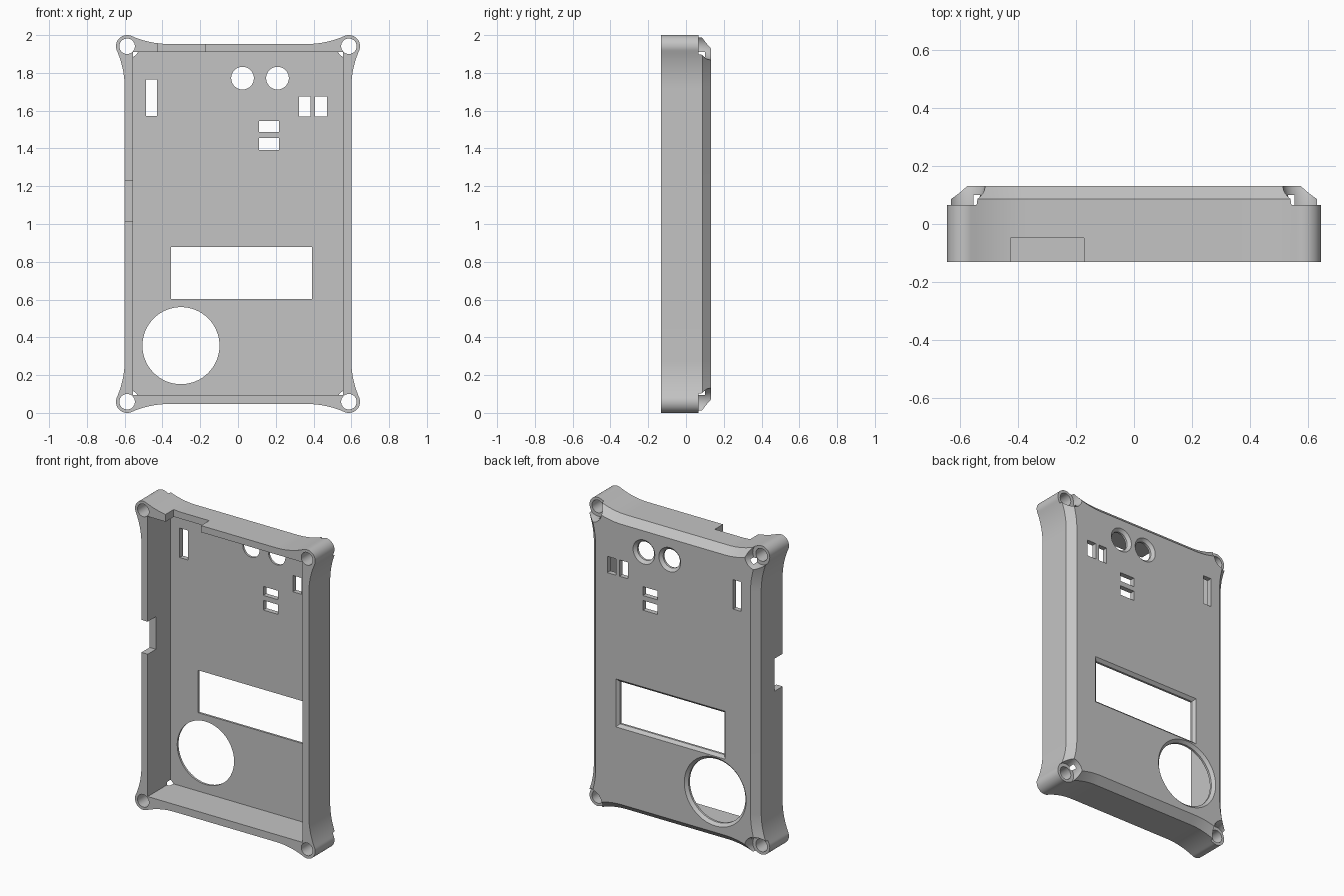
import bpy, bmesh, math

if "Cube" in bpy.data.objects:
    bpy.data.objects.remove(bpy.data.objects["Cube"], do_unlink=True)

HALF_X, HALF_Z, MID_Z = 0.6, 0.953, 1.0     # straight outer walls
EAR_X, EAR_Z, EAR_R = 0.587, 0.941, 0.059   # corner screw ears
FLARE_R = 0.49                              # concave sweep into the ears
FRONT, EDGE, BACK, FLOOR = -0.132, 0.087, 0.132, 0.1

grey = bpy.data.materials.new("plain grey")
grey.use_nodes = True
grey.diffuse_color = (0.55, 0.55, 0.55, 1)
grey.node_tree.nodes["Principled BSDF"].inputs["Base Color"].default_value = (0.55, 0.55, 0.55, 1)


def loft(name, sections):
    """Closed solid through matching (x, z) loops placed at depths y."""
    bm = bmesh.new()
    rings = [[bm.verts.new((x, y, z)) for x, z in pts] for y, pts in sections]
    n = len(rings[0])
    for a, b in zip(rings, rings[1:]):
        for i in range(n):
            j = (i + 1) % n
            bm.faces.new((a[i], a[j], b[j], b[i]))
    bm.faces.new(rings[0])
    bm.faces.new(rings[-1])
    bmesh.ops.recalc_face_normals(bm, faces=bm.faces)
    mesh = bpy.data.meshes.new(name)
    bm.to_mesh(mesh)
    bm.free()
    mesh.materials.append(grey)
    obj = bpy.data.objects.new(name, mesh)
    bpy.context.collection.objects.link(obj)
    return obj


def arc(cx, cz, r, a0, a1, steps):
    return [(cx + r * math.cos(a0 + (a1 - a0) * i / steps),
             cz + r * math.sin(a0 + (a1 - a0) * i / steps)) for i in range(steps + 1)]


def circle(cx, cz, r, n=64):
    return arc(cx, cz, r, 0, math.tau * (n - 1) / n, n - 1)


def rect(x0, x1, z0, z1, grow=0):
    return [(x0 - grow, z0 - grow), (x1 + grow, z0 - grow),
            (x1 + grow, z1 + grow), (x0 - grow, z1 + grow)]


def outline(inset):
    """Case outline: straight walls sweeping tangentially into round ears."""
    reach = FLARE_R + EAR_R
    dz = math.sqrt(reach ** 2 - (HALF_X + FLARE_R - EAR_X) ** 2)
    dx = math.sqrt(reach ** 2 - (HALF_Z + FLARE_R - EAR_Z) ** 2)
    side = math.asin(dz / reach)
    top = math.asin(dx / reach)
    r = FLARE_R + inset
    quarter = arc(HALF_X + FLARE_R, EAR_Z - dz, r, math.pi, math.pi - side, 12)
    quarter += arc(EAR_X, EAR_Z, EAR_R - inset, -side, math.pi / 2 + top, 24)[1:]
    quarter += arc(EAR_X - dx, HALF_Z + FLARE_R, r, top - math.pi / 2, -math.pi / 2, 12)[1:]
    left = quarter + [(-x, z) for x, z in reversed(quarter)]
    loop = left + [(-x, -z) for x, z in left]
    return [(x, z + MID_Z) for x, z in loop]


# Shell with a chamfered back rim
case = loft("case_shell", [(FRONT, outline(0)), (EDGE, outline(0)), (BACK, outline(0.045))])
cutters = []


def cut(name, sections):
    cutters.append(loft(name, sections))


# Open cavity at the front
cavity = rect(-0.555, 0.555, 0.095, 1.91)
cut("cavity", [(-0.2, cavity), (FLOOR, cavity)])

# Screw holes and their seats at the back
for sx in (-1, 1):
    for sz in (-1, 1):
        x, z = sx * EAR_X, MID_Z + sz * EAR_Z
        cut("screw_hole", [(-0.2, circle(x, z, 0.041)), (0.2, circle(x, z, 0.041))])
        cut("screw_seat", [(0.065, circle(x, z, 0.063)), (0.1, circle(x, z, 0.065)),
                           (0.15, circle(x, z, 0.079))])

# Round openings, countersunk from the back
for x, z, r in ((0.024, 1.772, 0.06), (0.209, 1.772, 0.06), (-0.302, 0.356, 0.204)):
    cut("round_opening", [(0.05, circle(x, z, r)), (0.114, circle(x, z, r)),
                          (0.15, circle(x, z, r + 0.036))])

# Display window, countersunk from the back
window = (-0.355, 0.392, 0.603, 0.878)
cut("display_window", [(0.05, rect(*window)), (0.114, rect(*window)),
                       (0.15, rect(*window, grow=0.036))])

# Straight slots
for slot in ((-0.488, -0.43, 1.573, 1.764), (0.323, 0.384, 1.568, 1.674),
             (0.408, 0.472, 1.568, 1.674), (0.111, 0.217, 1.488, 1.546),
             (0.111, 0.217, 1.393, 1.456)):
    cut("slot", [(0.05, rect(*slot)), (0.2, rect(*slot))])

# Cable notches in the top and right walls
for notch in ((-0.427, -0.173, 1.88, 2.1), (-0.7, -0.52, 1.017, 1.228)):
    cut("cable_notch", [(-0.2, rect(*notch)), (-0.048, rect(*notch))])

# Carve the shell
bpy.ops.object.select_all(action="DESELECT")
bpy.context.view_layer.objects.active = case
case.select_set(True)
for cutter in cutters:
    mod = case.modifiers.new(cutter.name, "BOOLEAN")
    mod.operation = "DIFFERENCE"
    mod.solver = "EXACT"
    mod.object = cutter
    bpy.ops.object.modifier_apply(modifier=mod.name)
    bpy.data.objects.remove(cutter, do_unlink=True)

bpy.ops.object.shade_smooth_by_angle(angle=math.radians(25))
